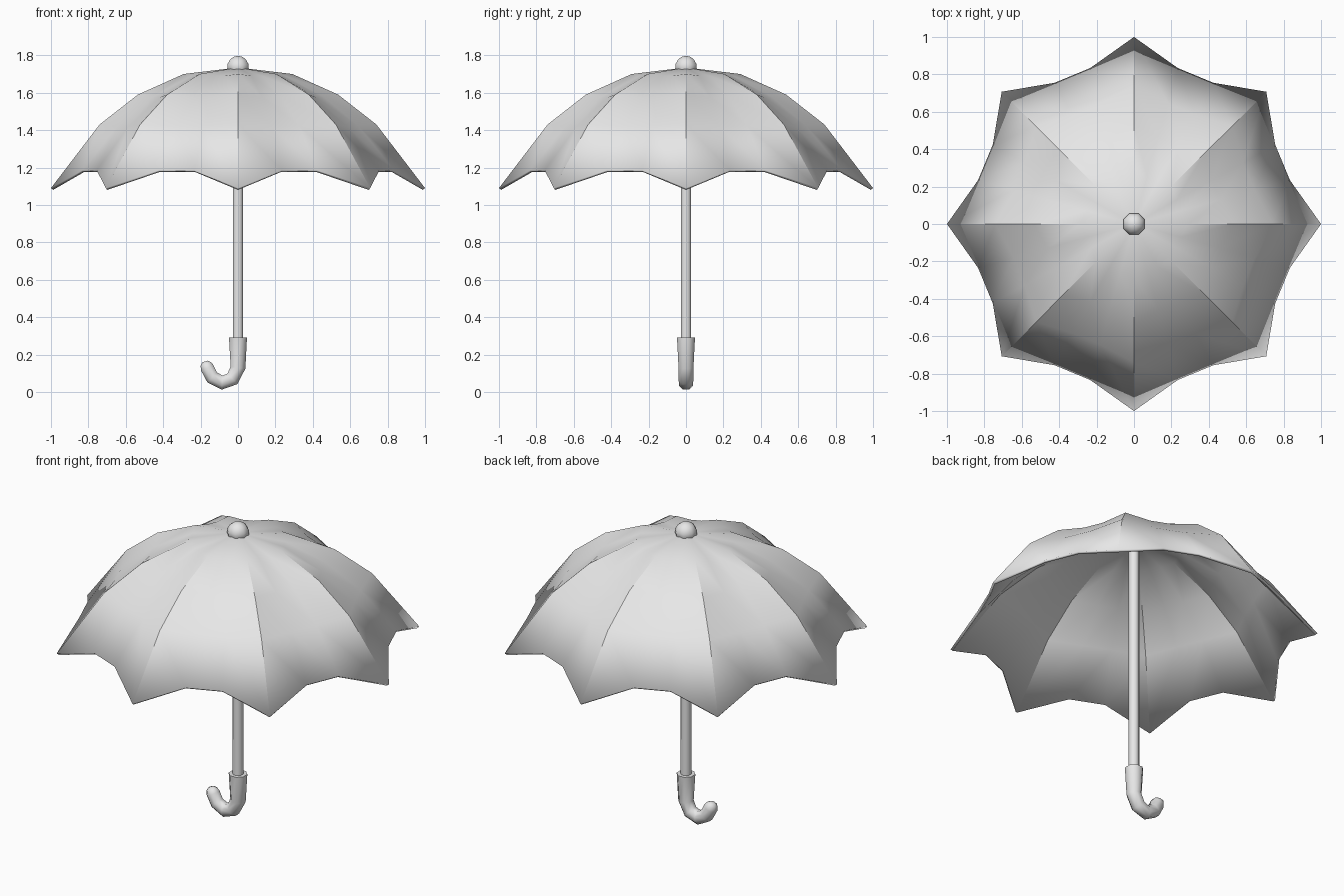
import bpy, bmesh, math
from mathutils import Vector

cube = bpy.data.objects.get("Cube")
if cube:
    bpy.data.objects.remove(cube, do_unlink=True)

grey = bpy.data.materials.new("light_grey")
grey.use_nodes = True
colour = (0.8, 0.8, 0.8, 1)
grey.diffuse_color = colour
grey.node_tree.nodes["Principled BSDF"].inputs["Base Color"].default_value = colour


def finish(bm, name, angle):
    bmesh.ops.recalc_face_normals(bm, faces=bm.faces)
    mesh = bpy.data.meshes.new(name)
    bm.to_mesh(mesh)
    bm.free()
    mesh.materials.append(grey)
    obj = bpy.data.objects.new(name, mesh)
    bpy.context.collection.objects.link(obj)
    bpy.ops.object.select_all(action='DESELECT')
    obj.select_set(True)
    bpy.context.view_layer.objects.active = obj
    bpy.ops.object.shade_smooth_by_angle(angle=math.radians(angle))
    return obj


def bridge(bm, a, b):
    for i in range(len(a)):
        j = (i + 1) % len(a)
        bm.faces.new((a[i], a[j], b[j], b[i]))


def sweep(name, path, sides=8, angle=50):
    """Tube through (x, z, radius) stations lying in the xz plane."""
    bm = bmesh.new()
    pts = [Vector((x, 0, z)) for x, z, r in path]
    rings = []
    for k, p in enumerate(pts):
        t = (pts[min(k + 1, len(pts) - 1)] - pts[max(k - 1, 0)]).normalized()
        u, v = Vector((0, 1, 0)), Vector((-t.z, 0, t.x))
        ring = []
        for i in range(sides):
            a = math.tau * (i + 0.5) / sides
            ring.append(bm.verts.new(p + path[k][2] * (u * math.cos(a) + v * math.sin(a))))
        rings.append(ring)
    for a, b in zip(rings, rings[1:]):
        bridge(bm, a, b)
    bm.faces.new(rings[0])
    bm.faces.new(rings[-1])
    return finish(bm, name, angle)


# Canopy: eight ribs, with the cloth sagging between them
# Row: rib radius, rib height, cloth radius, cloth height
rows = [(0.29, 1.70, 0.26, 1.69), (0.535, 1.59, 0.48, 1.575),
        (0.74, 1.43, 0.67, 1.42), (1.0, 1.09, 0.866, 1.185)]
bm = bmesh.new()
apex = bm.verts.new((0, 0, 1.735))
rings = []
for rib_r, rib_z, cloth_r, cloth_z in rows:
    ring = []
    for rib in range(8):
        for offset in (0, 15.7, 29.3):
            r, z = (cloth_r, cloth_z) if offset else (rib_r, rib_z)
            a = math.radians(rib * 45 + offset)
            ring.append(bm.verts.new((r * math.cos(a), r * math.sin(a), z)))
    rings.append(ring)
for i, v in enumerate(rings[0]):
    bm.faces.new((apex, v, rings[0][(i + 1) % 24]))
for a, b in zip(rings, rings[1:]):
    bridge(bm, a, b)
# Rib seams stay crisp on the lower rows
canopy = finish(bm, "canopy", 30)
solid = canopy.modifiers.new("cloth_thickness", 'SOLIDIFY')
solid.thickness = 0.015
solid.offset = -1

# Shaft
sweep("shaft", [(0, 0.2, 0.03), (0, 1.72, 0.03)])

# Hooked handle with rounded end
sweep("handle", [(0, 0.29, 0.052), (0, 0.13, 0.043), (-0.03, 0.07, 0.042),
                 (-0.085, 0.05, 0.041), (-0.138, 0.078, 0.04),
                 (-0.165, 0.13, 0.039), (-0.172, 0.15, 0.032), (-0.176, 0.163, 0.016)])

# Top knob
sweep("top_knob", [(0, 1.69, 0.045), (0, 1.725, 0.06), (0, 1.75, 0.062),
                   (0, 1.777, 0.047), (0, 1.792, 0.025), (0, 1.796, 0.006)], angle=60)
